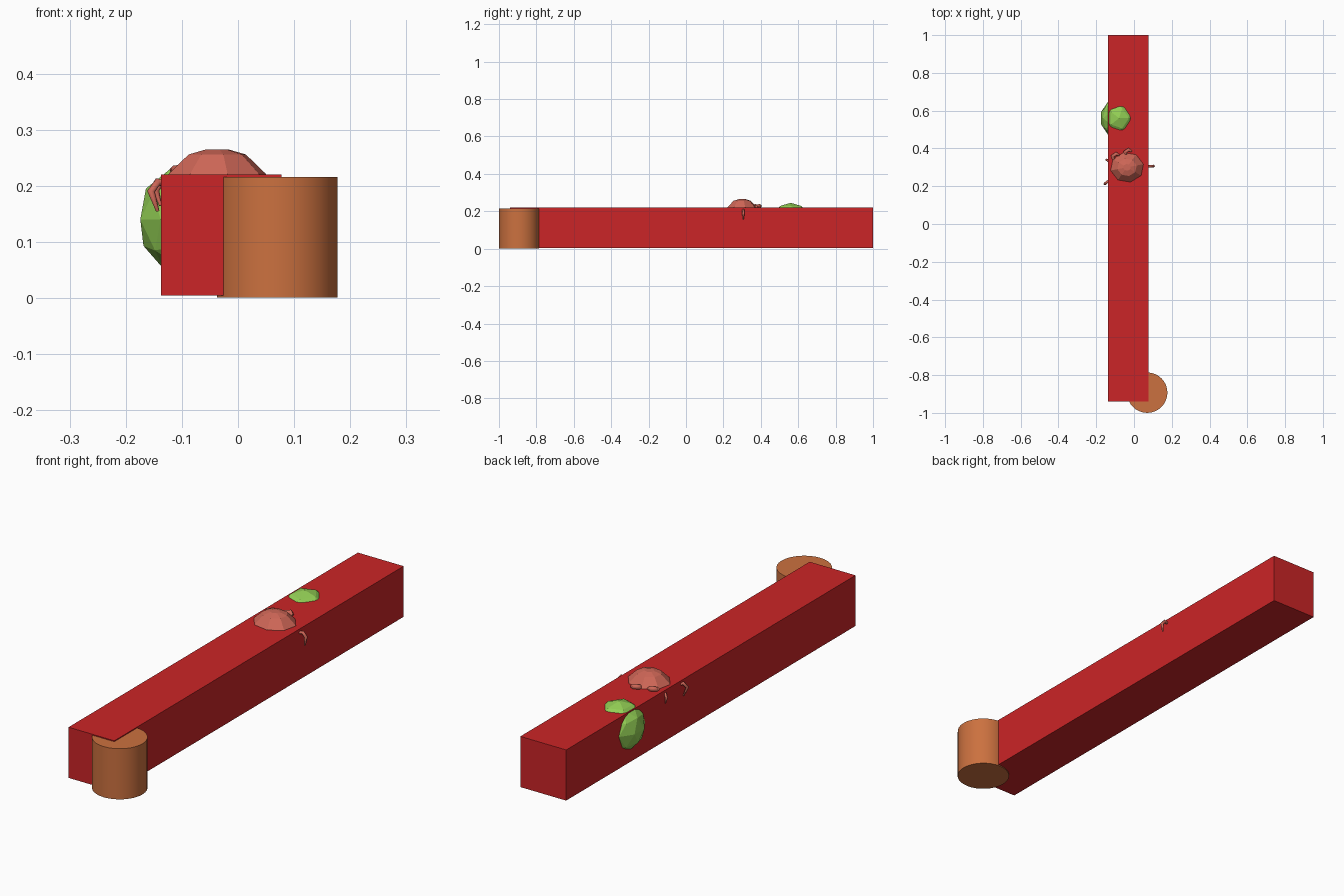
import bpy
from math import radians, cos, sin, pi

if "Cube" in bpy.data.objects:
    bpy.data.objects.remove(bpy.data.objects["Cube"])


def material(name, rgb):
    m = bpy.data.materials.new(name)
    m.diffuse_color = (*rgb, 1)
    m.use_nodes = True
    m.node_tree.nodes["Principled BSDF"].inputs["Base Color"].default_value = m.diffuse_color
    return m


RED = material("red", (0.6, 0.018, 0.02))
ORANGE = material("orange", (0.6, 0.165, 0.05))
GREEN = material("green", (0.29, 0.62, 0.09))
CORAL = material("coral", (0.62, 0.135, 0.095))


def finish(name, mat):
    ob = bpy.context.object
    ob.name = name
    ob.data.materials.append(mat)
    return ob


# Long square beam
bpy.ops.mesh.primitive_cube_add(size=1, location=(-0.03, 0.03, 0.1125))
bpy.context.object.scale = (0.215, 1.94, 0.215)
finish("beam", RED)

# Round post at the front corner
bpy.ops.mesh.primitive_cylinder_add(vertices=32, radius=0.107, depth=0.215,
                                    location=(0.07, -0.893, 0.1085))
post = finish("post", ORANGE)
bpy.ops.object.shade_smooth_by_angle(angle=radians(30))

# Faceted boulder breaking through the top and left sides
bpy.ops.mesh.primitive_ico_sphere_add(subdivisions=2, radius=0.1,
                                      location=(-0.079, 0.56, 0.14))
bpy.context.object.scale = (1.0, 1.08, 1.05)
finish("boulder", GREEN)


# Crab shell: stacked eight-sided rings, capped flat
def lathe(name, profile, center, sides, squash, turn, mat):
    cx, cy = center
    verts = [(cx + r * cos(2 * pi * i / sides + turn),
              cy + squash * r * sin(2 * pi * i / sides + turn), z)
             for r, z in profile for i in range(sides)]
    faces = [(k * sides + i, k * sides + (i + 1) % sides,
              (k + 1) * sides + (i + 1) % sides, (k + 1) * sides + i)
             for k in range(len(profile) - 1) for i in range(sides)]
    last = (len(profile) - 1) * sides
    faces += [tuple(reversed(range(sides))), tuple(range(last, last + sides))]
    me = bpy.data.meshes.new(name)
    me.from_pydata(verts, [], faces)
    me.materials.append(mat)
    ob = bpy.data.objects.new(name, me)
    bpy.context.collection.objects.link(ob)


lathe("crab_shell", [(0.05, 0.13), (0.09, 0.16), (0.1, 0.195), (0.088, 0.222),
                     (0.052, 0.256), (0.02, 0.265)],
      (-0.037, 0.3), 8, 0.9, radians(12), CORAL)


# Crab legs and claws: thin tapered tubes
def limb(name, points, radius):
    cu = bpy.data.curves.new(name, "CURVE")
    cu.dimensions = "3D"
    cu.bevel_depth = radius
    cu.bevel_resolution = 1
    cu.use_fill_caps = True
    sp = cu.splines.new("POLY")
    sp.points.add(len(points) - 1)
    for i, (p, co) in enumerate(zip(sp.points, points)):
        p.co = (*co, 1)
        p.radius = 0.45 if i == len(points) - 1 else 1
    ob = bpy.data.objects.new(name, cu)
    bpy.context.collection.objects.link(ob)
    bpy.ops.object.select_all(action="DESELECT")
    bpy.context.view_layer.objects.active = ob
    ob.select_set(True)
    bpy.ops.object.convert(target="MESH")
    finish(name, CORAL)


limb("right_leg", [(0.03, 0.303, 0.195), (0.09, 0.306, 0.207),
                   (0.104, 0.307, 0.19), (0.1, 0.305, 0.155)], 0.007)
limb("left_front_leg", [(-0.1, 0.25, 0.195), (-0.143, 0.222, 0.207),
                        (-0.155, 0.212, 0.19), (-0.143, 0.22, 0.155)], 0.007)
limb("left_back_leg", [(-0.1, 0.325, 0.195), (-0.137, 0.335, 0.205),
                       (-0.146, 0.34, 0.192), (-0.138, 0.335, 0.165)], 0.006)
for i, (x, y) in enumerate([(-0.1, 0.372), (-0.035, 0.393)]):
    limb(f"claw_{i}", [(x, y - 0.05, 0.2), (x - 0.012, y - 0.012, 0.226),
                       (x + 0.006, y, 0.228), (x + 0.022, y - 0.008, 0.222)], 0.011)
